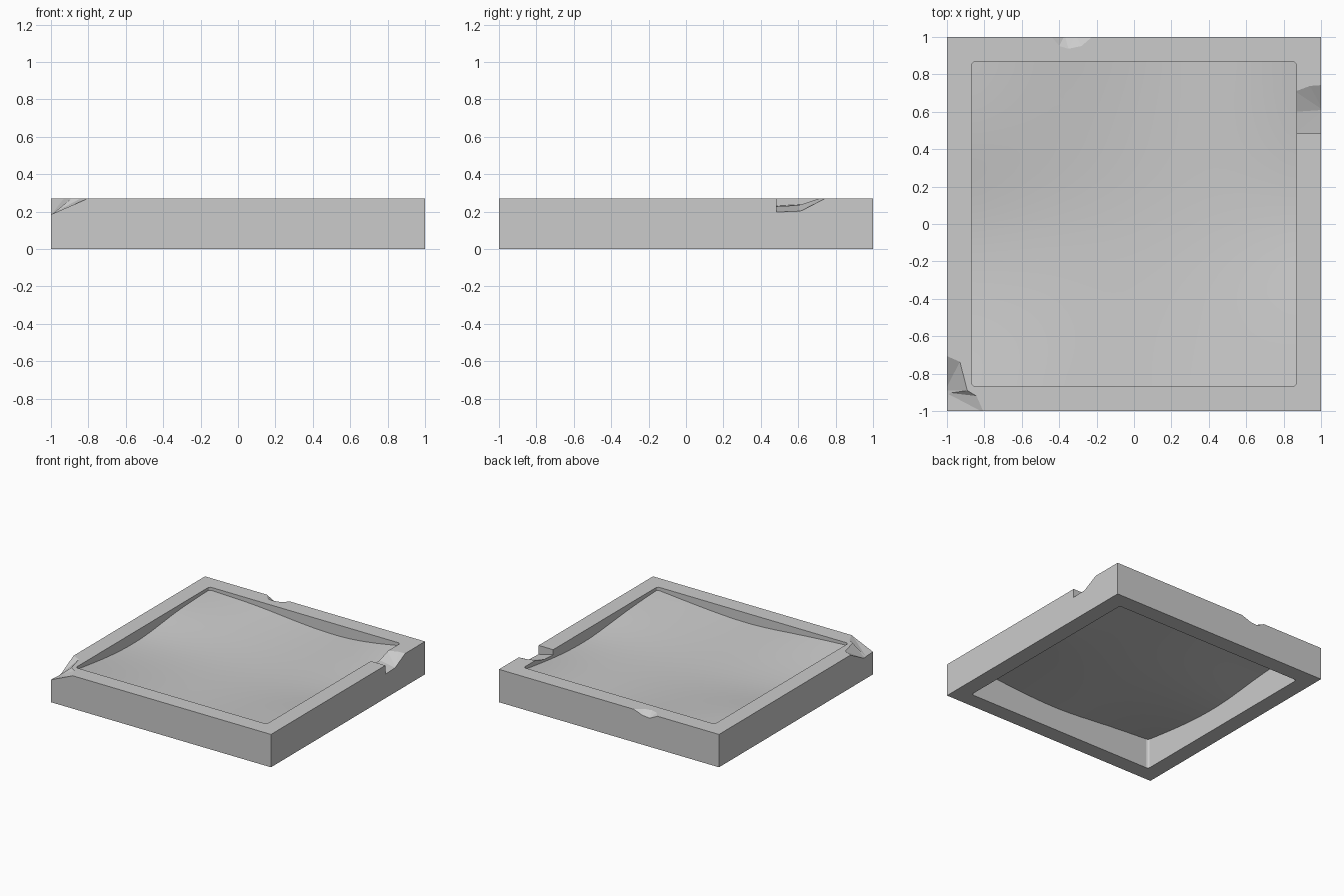
import bpy, bmesh, math

cube = bpy.data.objects.get("Cube")
if cube:
    bpy.data.objects.remove(cube, do_unlink=True)

H = 0.27       # frame height
INNER = 0.868  # half width of the opening

stone = bpy.data.materials.new("light_grey")
stone.use_nodes = True
grey = (0.6, 0.6, 0.6, 1)
stone.diffuse_color = grey
stone.node_tree.nodes["Principled BSDF"].inputs["Base Color"].default_value = grey


def add_object(name, bm):
    bmesh.ops.recalc_face_normals(bm, faces=bm.faces)
    mesh = bpy.data.meshes.new(name)
    bm.to_mesh(mesh)
    bm.free()
    mesh.materials.append(stone)
    ob = bpy.data.objects.new(name, mesh)
    bpy.context.collection.objects.link(ob)
    return ob


def box(half, z0, z1, radius=0):
    bm = bmesh.new()
    bmesh.ops.create_cube(bm, size=1)
    for v in bm.verts:
        v.co = (v.co.x * 2 * half, v.co.y * 2 * half, z1 if v.co.z > 0 else z0)
    if radius:
        upright = [e for e in bm.edges
                   if abs(e.verts[0].co.z - e.verts[1].co.z) > 0.01]
        bmesh.ops.bevel(bm, geom=upright, offset=radius, segments=3,
                        affect='EDGES', profile=0.5)
    return bm


def chip_hull(points):
    """Convex chip cutter: the broken surface, extended straight up."""
    bm = bmesh.new()
    for x, y, z in points:
        bm.verts.new((x, y, z))
        bm.verts.new((x, y, 0.4))
    res = bmesh.ops.convex_hull(bm, input=bm.verts)
    loose = [v for v in bm.verts if not v.link_faces]
    bmesh.ops.delete(bm, geom=loose, context='VERTS')
    return bm


def cut(target, bm, name):
    cutter = add_object(name, bm)
    cutter.hide_render = True
    mod = target.modifiers.new(name, 'BOOLEAN')
    mod.operation = 'DIFFERENCE'
    mod.solver = 'EXACT'
    mod.object = cutter
    bpy.context.view_layer.objects.active = target
    bpy.ops.object.modifier_apply(modifier=name)
    bpy.data.objects.remove(cutter, do_unlink=True)


# Square frame, open above and below
frame = add_object("frame", box(1.0, 0, H))
cut(frame, box(INNER, -0.2, 0.6, 0.02), "opening_cutter")

# Broken corner (two shards), side notch and small rear chip
T = H + 0.001
chips = {
    "corner_chip_side": [(-1.01, -0.70, T), (-0.93, -0.735, T), (-0.89, -0.89, T),
                         (-1.01, -0.89, 0.17), (-1.01, -1.01, 0.18)],
    "corner_chip_front": [(-0.89, -0.89, T), (-0.84, -0.92, T), (-0.80, -1.01, T),
                          (-1.01, -0.90, 0.18), (-1.01, -1.01, 0.18)],
    "side_notch": [(1.01, 0.485, 0.195), (1.01, 0.61, 0.20), (1.01, 0.745, T),
                   (0.94, 0.74, T), (0.86, 0.485, 0.23), (0.86, 0.60, 0.235),
                   (0.86, 0.71, T)],
    "rear_chip": [(-0.45, 1.01, T), (-0.40, 0.95, T), (-0.35, 0.935, T),
                  (-0.28, 0.95, T), (-0.21, 1.01, T),
                  (-0.37, 1.01, 0.23), (-0.31, 1.01, 0.235)],
}
for name, pts in chips.items():
    cut(frame, chip_hull(pts), name)

# Sagging uneven sheet inside the frame; rows run front to back
heights = [
    [0.250, 0.225, 0.180, 0.205, 0.245],
    [0.190, 0.180, 0.165, 0.180, 0.225],
    [0.170, 0.160, 0.155, 0.160, 0.170],
    [0.235, 0.195, 0.170, 0.165, 0.190],
    [0.245, 0.235, 0.185, 0.170, 0.250],
]
bm = bmesh.new()
step = INNER / 2
grid = [[bm.verts.new(((i - 2) * step, (j - 2) * step, z))
         for i, z in enumerate(row)] for j, row in enumerate(heights)]
for j in range(4):
    for i in range(4):
        bm.faces.new((grid[j][i], grid[j][i + 1], grid[j + 1][i + 1], grid[j + 1][i]))
sheet = add_object("sunken_surface", bm)
sub = sheet.modifiers.new("smooth", 'SUBSURF')
sub.levels = sub.render_levels = 3
sub.boundary_smooth = 'PRESERVE_CORNERS'
sheet.data.polygons.foreach_set("use_smooth", [True] * len(sheet.data.polygons))
